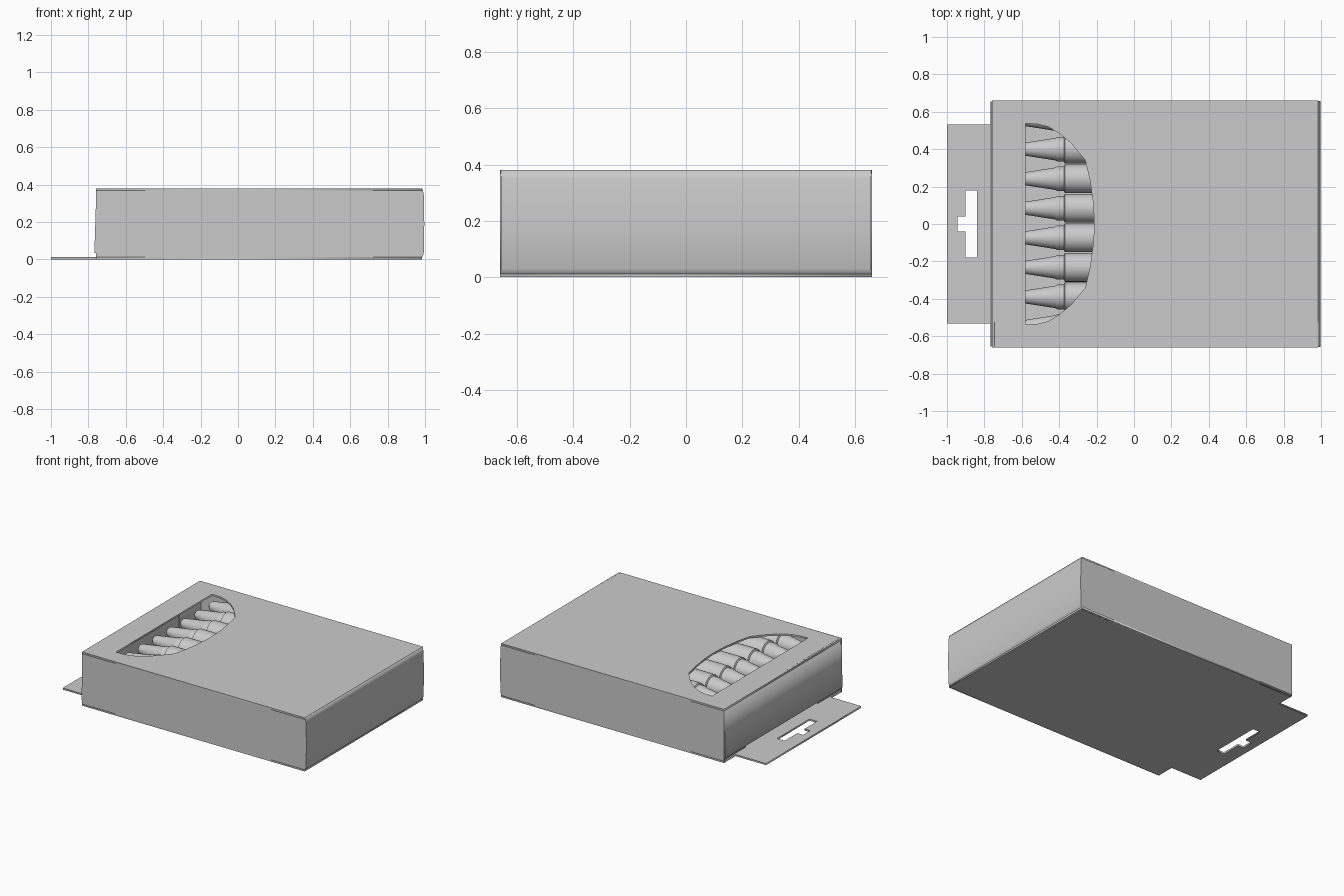
import bpy, bmesh, math
from mathutils import Matrix, Vector

cube = bpy.data.objects.get("Cube")
if cube:
    bpy.data.objects.remove(cube, do_unlink=True)

grey = bpy.data.materials.new("card_grey")
grey.use_nodes = True
colour = (0.6, 0.6, 0.6, 1)
grey.diffuse_color = colour
grey.node_tree.nodes["Principled BSDF"].inputs["Base Color"].default_value = colour


def add_object(name, mesh, location=(0, 0, 0)):
    obj = bpy.data.objects.new(name, mesh)
    obj.location = location
    bpy.context.collection.objects.link(obj)
    return obj


def plate(name, loops, thick, matrix):
    """Sheet cut from an outline and optional holes, centred on its plane."""
    curve = bpy.data.curves.new(name + "_outline", "CURVE")
    curve.dimensions = "2D"
    curve.fill_mode = "BOTH"
    curve.extrude = thick / 2
    for loop in loops:
        spline = curve.splines.new("POLY")
        spline.points.add(len(loop) - 1)
        for point, (u, v) in zip(spline.points, loop):
            point.co = (u, v, 0, 1)
        spline.use_cyclic_u = True
    helper = add_object(name + "_outline", curve)
    bpy.context.view_layer.update()
    deps = bpy.context.evaluated_depsgraph_get()
    mesh = bpy.data.meshes.new_from_object(helper.evaluated_get(deps))
    bpy.data.objects.remove(helper, do_unlink=True)
    mesh.transform(matrix)
    mesh.materials.clear()
    mesh.materials.append(grey)
    mesh.name = name
    return add_object(name, mesh)


def rect(u0, u1, v0, v1):
    return [(u0, v0), (u1, v0), (u1, v1), (u0, v1)]


CARD = 0.012
LEFT, RIGHT, HALF, TOP = -0.76, 0.985, 0.66, 0.38
flat = lambda z: Matrix.Translation((0, 0, z))
upright = Matrix.Rotation(math.pi / 2, 4, "X")

# Top panel with the rounded window
arc = [(-0.58, 0.537), (-0.52, 0.535), (-0.46, 0.52), (-0.40, 0.485), (-0.34, 0.435),
       (-0.26, 0.34), (-0.235, 0.23), (-0.217, 0.1), (-0.213, 0)]
window = arc + [(x, -y) for x, y in reversed(arc[:-1])]
plate("top_panel", [rect(LEFT, RIGHT, -HALF, HALF), window], CARD, flat(TOP - CARD / 2))

# Bottom panel with the hanging tab and its slot
tab = [(-1, -0.532), (LEFT, -0.532)]
base = tab + rect(LEFT, RIGHT, -HALF, HALF) + [(x, -y) for x, y in reversed(tab)]
slot = [(-0.84, -0.18), (-0.84, 0.18), (-0.90, 0.18), (-0.90, 0.04),
        (-0.945, 0.04), (-0.945, -0.04), (-0.90, -0.04), (-0.90, -0.18)]
plate("bottom_panel_and_tab", [base, slot], CARD, flat(CARD / 2))

# Side walls
for name, side in (("right_wall", -1), ("left_wall", 1)):
    place = Matrix.Translation((0, side * (HALF - CARD / 2), 0)) @ upright
    plate(name, [rect(LEFT, RIGHT, 0, TOP)], CARD, place)

# End flaps: thin side profiles drawn in x and z, run across the width
tilted = [(-0.757, TOP), (-0.768, 0.035), (-0.758, 0.035), (-0.747, TOP)]
bulged = [(0.98, 0), (0.993, 0.03), (0.996, 0.19), (0.993, 0.35), (0.985, TOP),
          (0.975, TOP), (0.98, 0.19), (0.97, 0)]
plate("hanging_end_flap", [tilted], 2 * HALF - 0.01, upright)
plate("plain_end_flap", [bulged], 2 * HALF - 0.005, upright)

# Dust flaps folded in behind the loose end
for name, side in (("right_dust_flap", -1), ("left_dust_flap", 1)):
    place = Matrix.Translation((0, side * 0.53, 0)) @ upright
    plate(name, [rect(-0.75, -0.742, 0.012, 0.365)], 0.25, place)

# Crayon: lathed profile of distance along x and radius
profile = [(-0.61, 0), (-0.608, 0.018), (-0.597, 0.03), (-0.58, 0.035), (-0.42, 0.06),
           (-0.41, 0.066), (-0.375, 0.066), (-0.37, 0.077), (0.96, 0.077), (0.96, 0)]
bm = bmesh.new()
verts = [bm.verts.new((x, 0, r)) for x, r in profile]
edges = [bm.edges.new(pair) for pair in zip(verts, verts[1:])]
bmesh.ops.spin(bm, geom=verts + edges, cent=(0, 0, 0), axis=Vector((1, 0, 0)),
               angle=2 * math.pi, steps=32)
bmesh.ops.remove_doubles(bm, verts=bm.verts, dist=0.0005)
bmesh.ops.recalc_face_normals(bm, faces=bm.faces)
crayon = bpy.data.meshes.new("crayon")
bm.to_mesh(crayon)
bm.free()
crayon.materials.append(grey)

# Two layers of eight crayons
crayons = []
for layer, z in (("lower", 0.1), ("upper", 0.283)):
    for i in range(8):
        y = (i - 3.5) * 0.158 + 0.005
        crayons.append(add_object(f"{layer}_crayon_{i + 1}", crayon, (0, y, z)))

bpy.ops.object.select_all(action="DESELECT")
crayons[0].select_set(True)
bpy.context.view_layer.objects.active = crayons[0]
bpy.ops.object.shade_smooth_by_angle(angle=math.radians(30))
